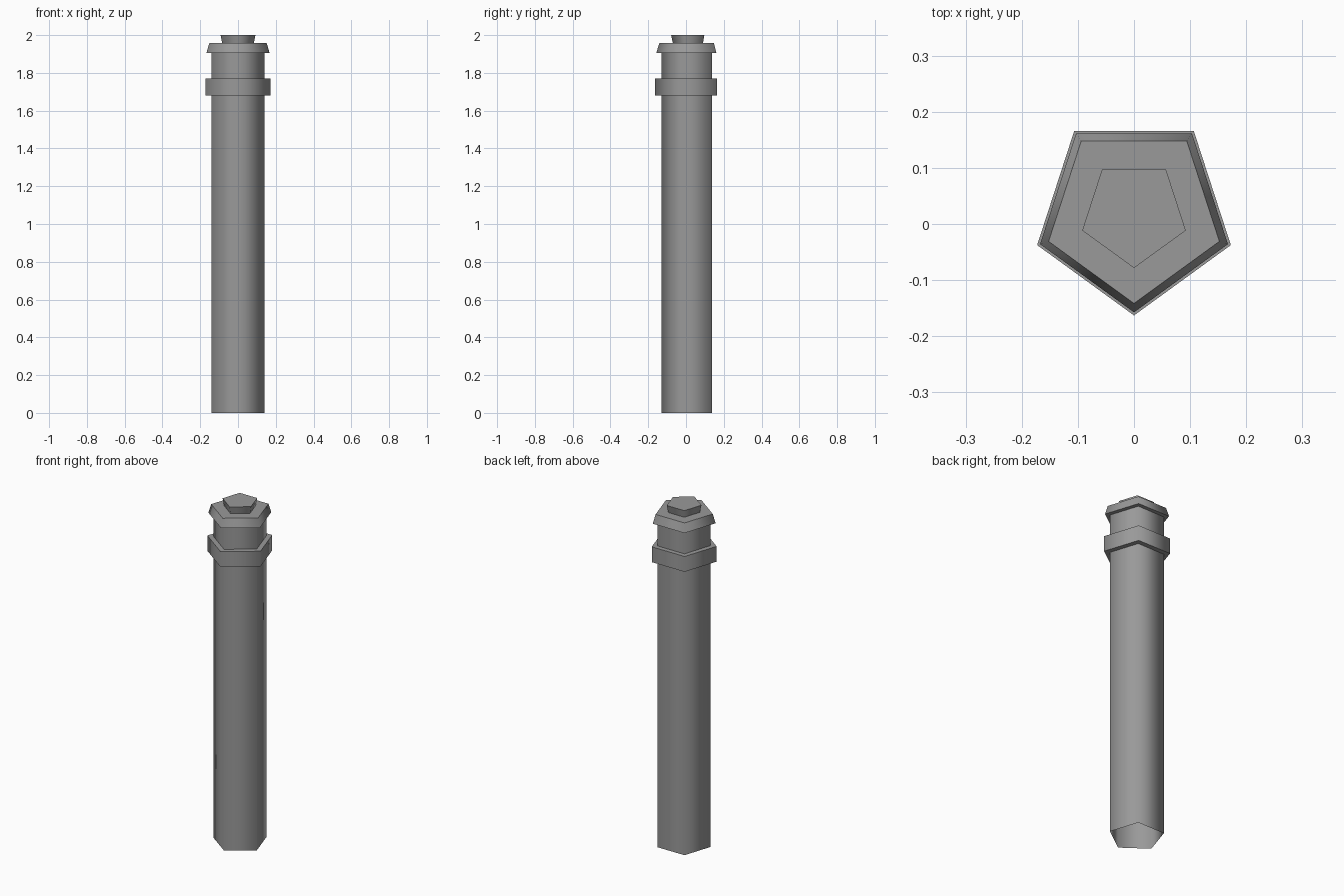
import bpy, bmesh, math

cube = bpy.data.objects.get("Cube")
if cube:
    bpy.data.objects.remove(cube, do_unlink=True)

CENTRE_Y = 0.0185

stone = bpy.data.materials.new("grey stone")
stone.use_nodes = True
GREY = (0.32, 0.32, 0.32, 1)
stone.diffuse_color = GREY
stone.node_tree.nodes["Principled BSDF"].inputs["Base Color"].default_value = GREY


def pentagon_part(name, rings, bottom=False, top=False):
    """Stack five-sided rings of (radius, height), one corner facing the front."""
    bm = bmesh.new()
    loops = []
    for radius, z in rings:
        angles = [-math.pi / 2 + i * math.tau / 5 for i in range(5)]
        loops.append([bm.verts.new((radius * math.cos(a),
                                    CENTRE_Y + radius * math.sin(a), z)) for a in angles])
    for low, high in zip(loops, loops[1:]):
        for i in range(5):
            j = (i + 1) % 5
            bm.faces.new((low[i], low[j], high[j], high[i]))
    if bottom:
        bm.faces.new(loops[0][::-1])
    if top:
        bm.faces.new(loops[-1])
    mesh = bpy.data.meshes.new(name)
    bm.to_mesh(mesh)
    bm.free()
    mesh.materials.append(stone)
    obj = bpy.data.objects.new(name, mesh)
    bpy.context.collection.objects.link(obj)
    # Soft upright corners, crisp rims
    bpy.ops.object.select_all(action='DESELECT')
    obj.select_set(True)
    bpy.context.view_layer.objects.active = obj
    bpy.ops.object.shade_smooth_by_angle(angle=math.radians(74))
    return obj


# Hollow shaft, open at the foot
pentagon_part("shaft", [(0.148, 0), (0.148, 1.905)])
# Raised collar with flat ledges above and below
pentagon_part("collar", [(0.148, 1.68), (0.1815, 1.68), (0.1815, 1.77), (0.148, 1.77)])
# Sloping cap and the knob that flares upward
pentagon_part("cap", [(0.176, 1.905), (0.16, 1.957)], bottom=True, top=True)
pentagon_part("knob", [(0.088, 1.957), (0.097, 2.0)], top=True)
